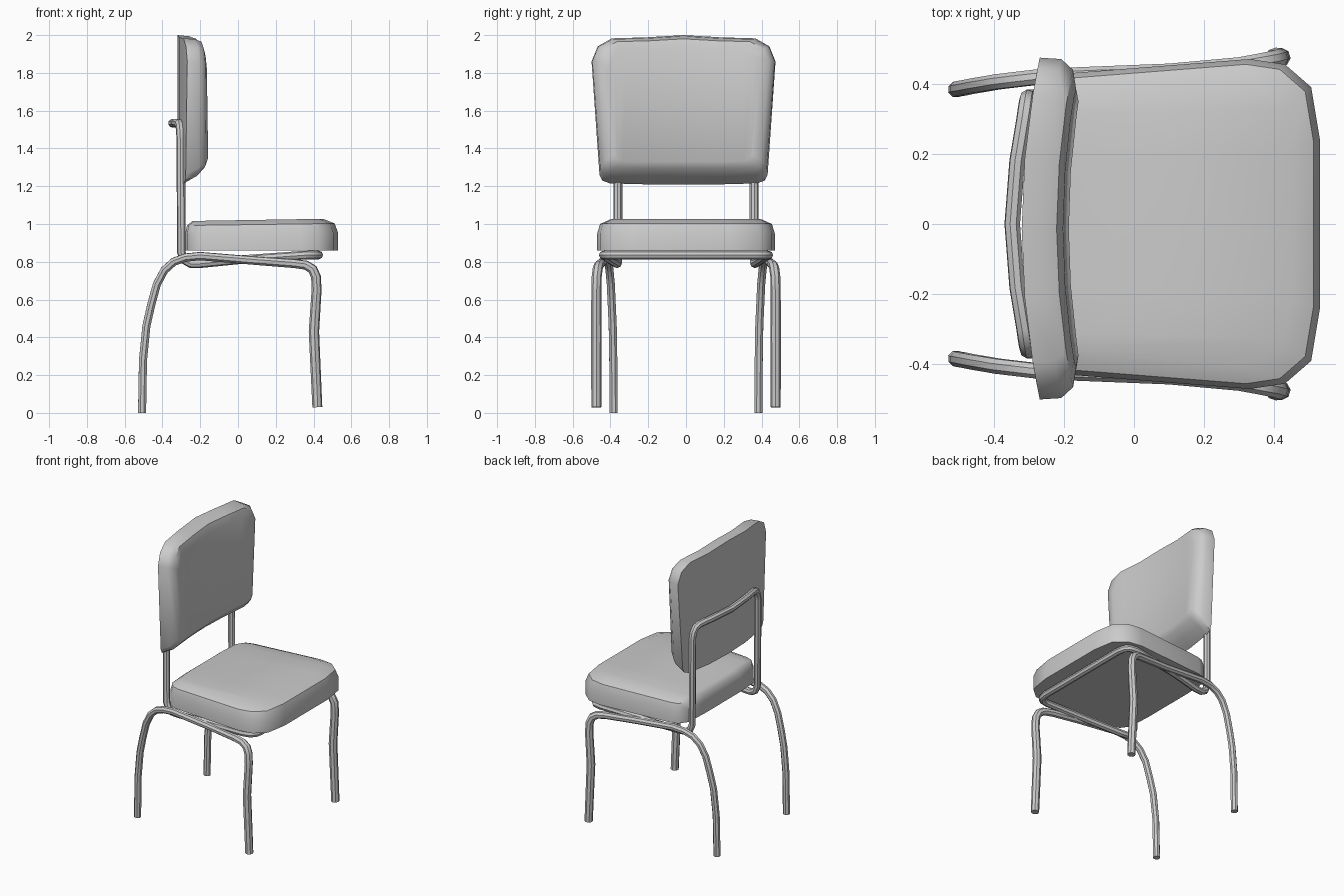
import bpy, bmesh, math

if "Cube" in bpy.data.objects:
    bpy.data.objects.remove(bpy.data.objects["Cube"])


def smooth(obj):
    bpy.ops.object.select_all(action='DESELECT')
    obj.select_set(True)
    bpy.context.view_layer.objects.active = obj
    if obj.type == 'CURVE':
        bpy.ops.object.convert(target='MESH')
    bpy.ops.object.shade_smooth_by_angle(angle=math.radians(42))


def tube(name, pts, radius, cyclic=False):
    """Eight-sided tube through points (x, y, z[, radius factor])."""
    cu = bpy.data.curves.new(name, 'CURVE')
    cu.dimensions = '3D'
    cu.bevel_depth = radius
    cu.bevel_resolution = 2
    cu.use_fill_caps = True
    sp = cu.splines.new('POLY')
    sp.points.add(len(pts) - 1)
    for p, c in zip(sp.points, pts):
        p.co = (*c[:3], 1)
        p.radius = c[3] if len(c) > 3 else 1
    sp.use_cyclic_u = cyclic
    obj = bpy.data.objects.new(name, cu)
    bpy.context.collection.objects.link(obj)
    smooth(obj)


def cushion(name, upper, lower, layers, place):
    """Loft a mirrored outline (u, v) through layers (depth, side inset, lower inset, upper inset)."""
    top = upper + [(-u, v) for u, v in upper[-2::-1]]
    low = lower + [(-u, v) for u, v in lower[-2::-1]]
    outline = top + low[::-1]
    n = len(outline)
    umax = max(u for u, v in outline)
    v0, v1 = min(v for u, v in outline), max(v for u, v in outline)
    bm = bmesh.new()
    rings = []
    for d, side, raise_, drop in layers:
        ring = []
        for u, v in outline:
            t = (v - v0) / (v1 - v0)
            ring.append(bm.verts.new(place(u * (1 - side / umax),
                                           v + raise_ * (1 - t) - drop * t, d)))
        rings.append(ring)
    for a, b in zip(rings, rings[1:]):
        for i in range(n):
            j = (i + 1) % n
            bm.faces.new((a[i], a[j], b[j], b[i]))
    # caps made of strips between the two edges
    for r in (rings[0], rings[-1]):
        for i in range(n // 2 - 1):
            bm.faces.new((r[i], r[i + 1], r[n - 2 - i], r[n - 1 - i]))
    bmesh.ops.recalc_face_normals(bm, faces=bm.faces)
    me = bpy.data.meshes.new(name)
    bm.to_mesh(me)
    bm.free()
    obj = bpy.data.objects.new(name, me)
    bpy.context.collection.objects.link(obj)
    smooth(obj)


# Seat cushion: front edge, rear edge
cushion("seat",
        [(.47, .33), (.455, .43), (.39, .505), (.24, .53), (0, .53)],
        [(.43, -.18), (.415, -.23), (.36, -.27), (.2, -.28), (0, -.28)],
        [(.86, 0, 0, 0), (.95, 0, 0, 0), (1.0, .015, .01, .018), (1.025, .07, .04, .08)],
        lambda u, v, d: (v, u, d + (d - .86) * .1 * (v - .3)))

# Backrest cushion, wrapped around the sitter
cushion("backrest",
        [(.487, 1.86), (.455, 1.94), (.38, 1.983), (.2, 1.988), (0, 2.0)],
        [(.445, 1.26), (.43, 1.23), (.39, 1.215), (.2, 1.21), (0, 1.21)],
        [(-.32, 0, 0, 0), (-.25, .004, .04, .006), (-.205, .035, .085, .02),
         (-.185, .09, .12, .07)],
        lambda u, v, d: (-.32 + (d + .32) * (1 - .2 * (v - 1.3)) + .05 * (u / .48) ** 2,
                         u - .013, v))

# Side frames: rear leg, side rail and front leg in one bent tube
side = [(-.508, .383, 0), (-.503, .385, .28), (-.485, .388, .46), (-.46, .393, .57),
        (-.43, .398, .68), (-.39, .405, .755), (-.34, .411, .8), (-.28, .418, .822),
        (-.2, .423, .83), (.1, .435, .805, 1), (.3, .452, .79, 1.05), (.36, .462, .782, 1.1),
        (.395, .468, .76, 1.15), (.413, .473, .72, 1.15), (.416, .475, .65, 1.15),
        (.402, .475, .43, 1.2), (.42, .475, .03, 1.15)]
for name, s in (("left_leg_frame", 1), ("right_leg_frame", -1)):
    tube(name, [(p[0], s * p[1], *p[2:]) for p in side], .023)

# Inner frame: front cross bar, seat rails, posts and back hoop in one loop
half = [(.427, 0, .836), (.427, .36, .836), (.418, .405, .836), (.395, .43, .836),
        (.35, .438, .835), (0, .40, .81), (-.2, .368, .79), (-.25, .363, .79),
        (-.283, .361, .808), (-.3, .36, .85), (-.303, .36, 1.45), (-.305, .353, 1.49),
        (-.308, .335, 1.52), (-.313, .30, 1.532), (-.333, .18, 1.535), (-.347, 0, 1.533)]
tube("back_and_seat_frame",
     half + [(x, -y, z) for x, y, z in half[-2:0:-1]], .023, cyclic=True)
